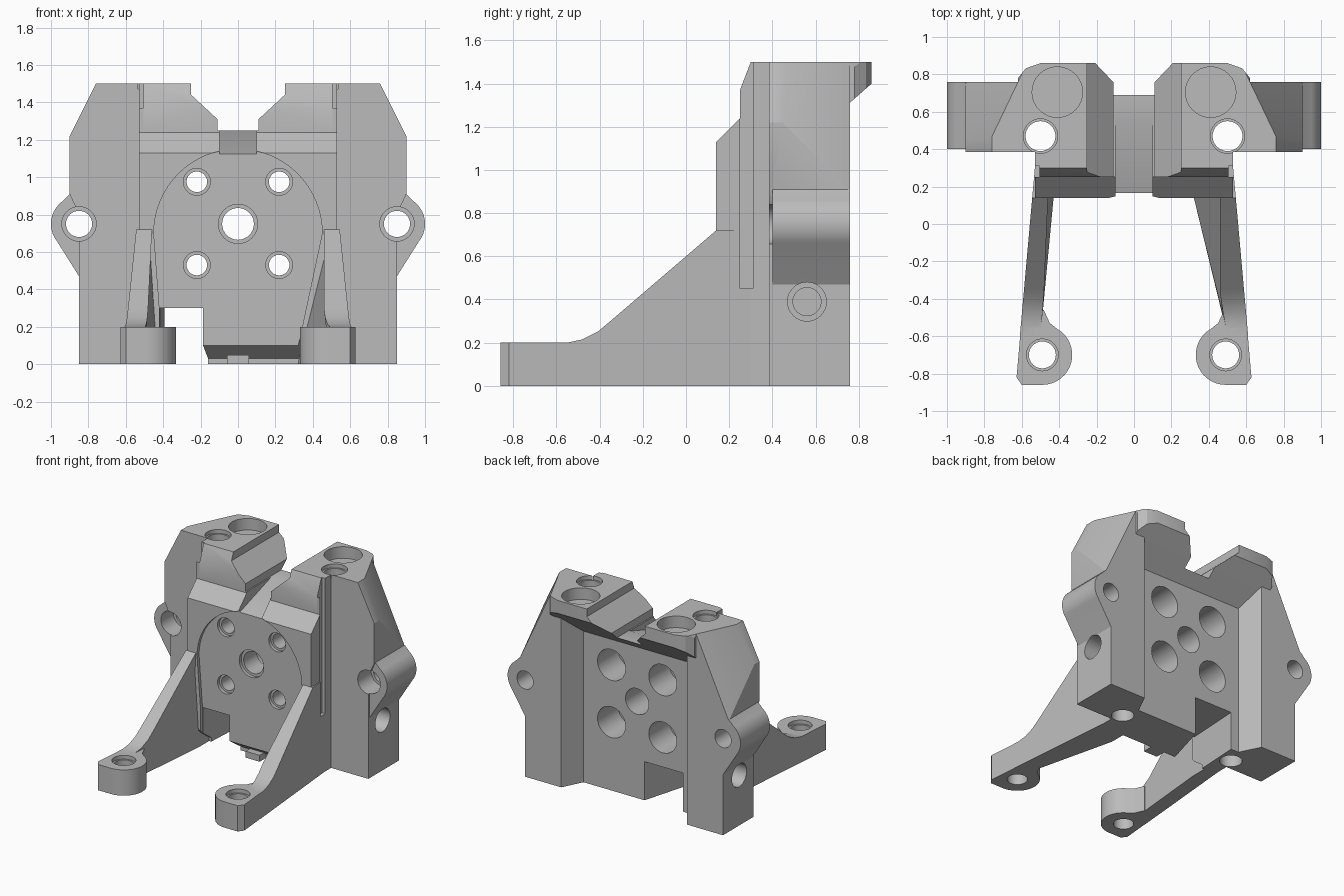
import bpy, bmesh
from math import sin, cos, radians
from mathutils import Vector

cube = bpy.data.objects.get("Cube")
if cube:
    bpy.data.objects.remove(cube, do_unlink=True)

grey = bpy.data.materials.new("plain grey")
grey.use_nodes = True
grey.diffuse_color = (0.5, 0.5, 0.5, 1)
grey.node_tree.nodes["Principled BSDF"].inputs["Base Color"].default_value = (0.5, 0.5, 0.5, 1)


def place(axis, u, v, w):
    return {"x": (w, u, v), "y": (u, w, v), "z": (u, v, w)}[axis]


def arc(cx, cy, r, start, end, steps=16):
    angles = [radians(start + (end - start) * i / steps) for i in range(steps + 1)]
    return [(cx + r * cos(a), cy + r * sin(a)) for a in angles]


def finish(name, bm, side=1):
    for v in bm.verts:
        v.co.x *= side
    bmesh.ops.recalc_face_normals(bm, faces=bm.faces)
    mesh = bpy.data.meshes.new(name)
    bm.to_mesh(mesh)
    bm.free()
    mesh.materials.append(grey)
    obj = bpy.data.objects.new(name, mesh)
    bpy.context.collection.objects.link(obj)
    return obj


def loft(name, rings, side=1, clips=()):
    """Closed solid through two matching rings, trimmed by planes."""
    bm = bmesh.new()
    a, b = [[bm.verts.new(p) for p in ring] for ring in rings]
    bm.faces.new(a)
    bm.faces.new(b)
    for i in range(len(a)):
        j = (i + 1) % len(a)
        bm.faces.new((a[i], a[j], b[j], b[i]))
    for co, no in clips:
        bmesh.ops.bisect_plane(bm, geom=bm.verts[:] + bm.edges[:] + bm.faces[:],
                               plane_co=co, plane_no=no, clear_outer=True)
        bmesh.ops.holes_fill(bm, edges=bm.edges, sides=0)
    return finish(name, bm, side)


def prism(name, axis, pts, lo, hi, side=1, clips=()):
    rings = [[place(axis, u, v, w) for u, v in pts] for w in (lo, hi)]
    return loft(name, rings, side, clips)


def combine(target, tool, operation):
    mod = target.modifiers.new("combine", "BOOLEAN")
    mod.operation = operation
    mod.solver = "EXACT"
    mod.object = tool
    bpy.context.view_layer.objects.active = target
    bpy.ops.object.modifier_apply(modifier=mod.name)
    bpy.data.objects.remove(tool, do_unlink=True)


def add(target, tool):
    combine(target, tool, "UNION")


def cut(target, tool):
    tool.hide_render = True
    combine(target, tool, "DIFFERENCE")


def drill(target, axis, u, v, r, lo, hi, side=1):
    cut(target, prism("drill", axis, arc(u, v, r, 0, 348.75, 31), lo, hi, side))


def cut_groove(target, side):
    cut(target, prism("groove", "z",
                      [(0.505, 0.25), (0.6, 0.25), (0.6, 0.31), (0.505, 0.31)], 0.45, 1.6, side))


# Central block, from its side profile
body = prism("bracket_body", "x",
             [(0.14, 0.13), (0.14, 1.13), (0.25, 1.24), (0.25, 1.37), (0.30, 1.5),
              (0.6, 1.5), (0.6, 0), (0.26, 0), (0.26, 0.03), (0.165, 0.10)], -0.53, 0.53)

# Wings with tapered shoulders, side lugs and rear overhangs
corner = Vector((0.9, 0.76, 0.9))
taper = (Vector((0.61, 0.78, 1.5)) - corner).cross(Vector((0.72, 0.55, 1.5)) - corner)
for s in (1, -1):
    add(body, prism("wing", "y",
                    [(0.4, 0), (0.85, 0), (0.85, 0.8), (0.9, 0.91), (0.9, 1.22),
                     (0.76, 1.5), (0.4, 1.5)], 0.385, 0.76, s,
                    [(corner, taper), ((0.54, 0.76, 0), (-0.16, 0.08, 0))]))
    add(body, prism("lug", "y",
                    [(0.7, 0.47), (0.85, 0.47)] + arc(0.85, 0.75, 0.15, -38, 55)
                    + [(0.9, 0.91), (0.7, 0.91)], 0.40, 0.76, s))
    add(body, prism("overhang", "x",
                    [(0.55, 1.13), (0.69, 1.25), (0.86, 1.4), (0.86, 1.5), (0.55, 1.5)],
                    -0.02, 0.62, s,
                    [((0.5, 0.86, 0), (0.35, 1, 0)), ((0.58, 0.83, 0), (1, 0.8, 0)),
                     ((0.61, 0.78, 1.5), taper)]))

# Saddle notch across the top, with a sloping channel to the front
cut(body, prism("saddle_notch", "y",
                [(-0.25, 1.6), (-0.25, 1.44), (-0.11, 1.31), (-0.11, 1.25),
                 (0.11, 1.25), (0.11, 1.31), (0.25, 1.44), (0.25, 1.6)], 0.0, 1.0))
cut(body, prism("saddle_channel", "x",
                [(0.0, 1.07), (0.55, 1.25), (0.55, 1.4), (0.0, 1.4)], -0.1, 0.1))

# Arched mounting recess, lower opening and small foot tab
cut(body, prism("arched_recess", "y",
                arc(0, 0.70, 0.45, 0, 180, 32)
                + [(-0.42, 0.3), (-0.42, -0.05), (0.29, -0.05)], 0.0, 0.165))
cut(body, prism("lower_opening", "z",
                [(-0.205, 0.1), (-0.05, 0.65), (-0.39, 0.65), (-0.42, 0.1)], -0.1, 0.3))
add(body, prism("foot_tab", "z",
                [(-0.06, 0.18), (0.06, 0.18), (0.06, 0.35), (-0.06, 0.35)], 0, 0.05))

# Mounting holes with rear counterbores
holes = [(0, 0.75, 0.085, 0.105, 0.10)]
holes += [(x, z, 0.055, 0.072, 0.12) for x in (-0.22, 0.22) for z in (0.53, 0.975)]
for x, z, r, front, rear in holes:
    drill(body, "y", x, z, r, 0, 0.7)
    drill(body, "y", x, z, front, 0.1, 0.19)
    drill(body, "y", x, z, rear, 0.35, 0.7)

# Side grooves, lug holes, side holes and top holes
for s in (1, -1):
    cut_groove(body, s)
    drill(body, "y", 0.85, 0.75, 0.07, 0.3, 0.9, s)
    drill(body, "y", 0.85, 0.75, 0.092, 0.3, 0.55, s)
    drill(body, "x", 0.56, 0.39, 0.09, 0.72, 0.95, s)
    drill(body, "x", 0.56, 0.39, 0.065, 0.62, 0.95, s)
    drill(body, "z", 0.5, 0.47, 0.08, -0.1, 1.6, s)
    drill(body, "z", 0.5, 0.47, 0.092, 1.47, 1.6, s)
    drill(body, "z", 0.41, 0.705, 0.135, 1.41, 1.6, s)
parts = [body]

# Front legs: sloping rib and drilled foot pad
rib = [(-0.60, 0), (-0.60, 0.2), (-0.55, 0.2), (-0.48, 0.215), (-0.41, 0.25), (-0.35, 0.3),
       (0.14, 0.72), (0.37, 0.72), (0.37, 0), (0.14, 0)]


def outer_x(y):
    return 0.53 + 0.1 * (0.3 - y) / 1.12


def inner_x(y, z, spread):
    t = min(max((y + 0.6) / 0.74, 0), 1)
    return 0.50 - 0.04 * t - spread * t * (1 - z / 0.72)


for s, name, spread in ((1, "left_leg", 0.14), (-1, "right_leg", 0.03)):
    leg = loft(name, [[(outer_x(y), y, z) for y, z in rib],
                      [(inner_x(y, z, spread), y, z) for y, z in rib]], s)
    add(leg, prism("foot_pad", "z",
                   [(0.60, -0.5), (0.628, -0.82), (0.60, -0.86)]
                   + arc(0.49, -0.70, 0.16, 270, 120)
                   + [(0.45, -0.53), (0.482, -0.46)], 0, 0.2, s))
    cut_groove(leg, s)
    drill(leg, "z", 0.49, -0.70, 0.072, -0.1, 0.3, s)
    drill(leg, "z", 0.49, -0.70, 0.085, 0.17, 0.3, s)
    parts.append(leg)

# Smooth the curved walls, keep machined edges sharp
bpy.ops.object.select_all(action="DESELECT")
for obj in parts:
    obj.select_set(True)
bpy.context.view_layer.objects.active = body
bpy.ops.object.shade_smooth_by_angle(angle=radians(25))
